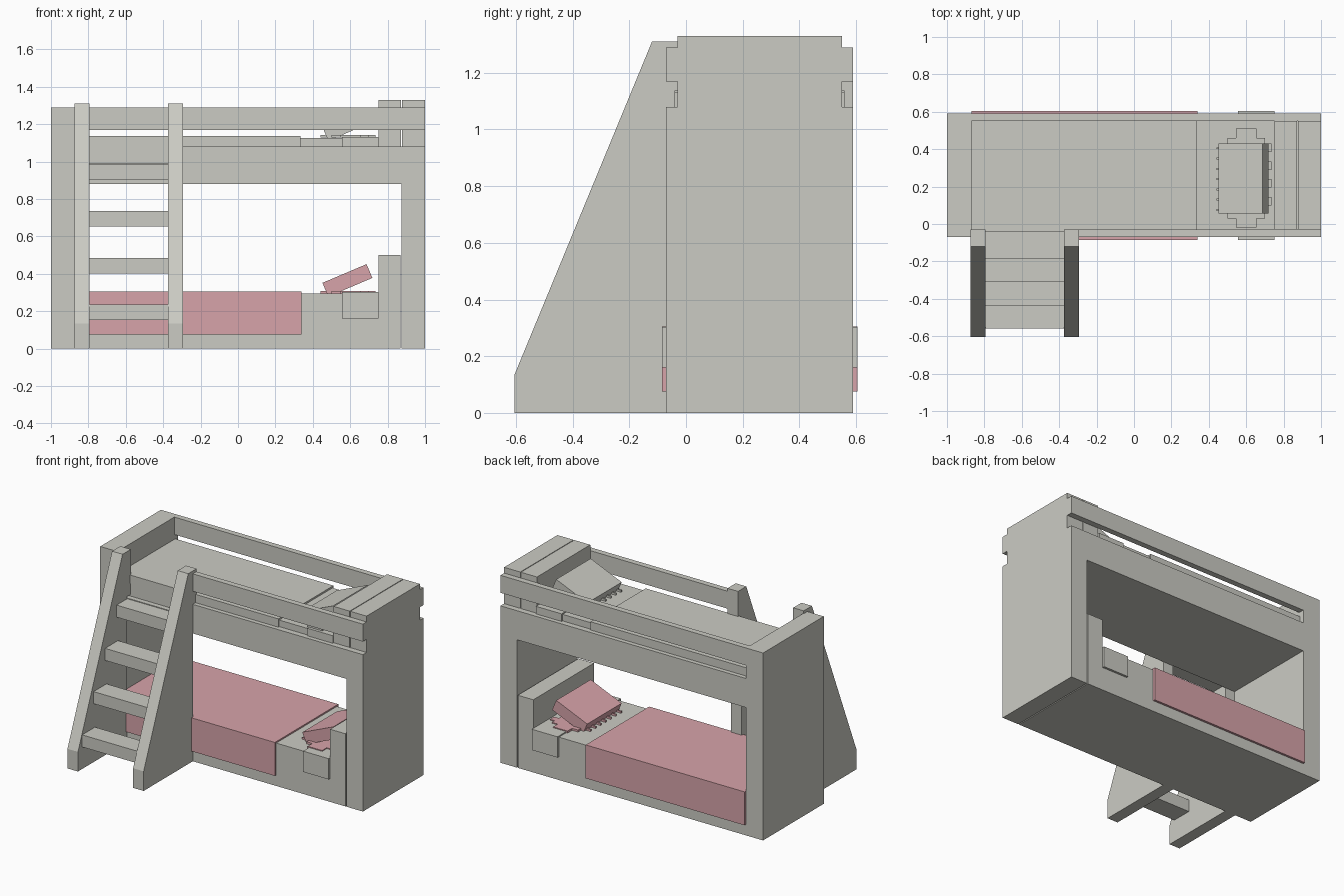
import bpy, math
from mathutils import Vector, Matrix

old = bpy.data.objects.get("Cube")
if old:
    bpy.data.objects.remove(old, do_unlink=True)


def material(name, rgb):
    m = bpy.data.materials.new(name)
    m.use_nodes = True
    m.diffuse_color = (*rgb, 1)
    m.node_tree.nodes["Principled BSDF"].inputs["Base Color"].default_value = (*rgb, 1)
    return m


GREY = material("warm grey", (0.60, 0.60, 0.55))
PINK = material("dusty pink", (0.68, 0.37, 0.40))


def prism(name, profile, axis, a, b, mat):
    """Extrude a 2D outline from a to b along x ('x': outline is y,z) or y ('y': outline is x,z)."""
    def place(p, t):
        return (t, p[0], p[1]) if axis == 'x' else (p[0], t, p[1])
    n = len(profile)
    verts = [place(p, a) for p in profile] + [place(p, b) for p in profile]
    faces = [tuple(range(n))[::-1], tuple(range(n, 2 * n))]
    faces += [(i, (i + 1) % n, n + (i + 1) % n, n + i) for i in range(n)]
    if axis == 'y':
        faces = [f[::-1] for f in faces]
    me = bpy.data.meshes.new(name)
    me.from_pydata(verts, [], faces)
    me.materials.append(mat)
    ob = bpy.data.objects.new(name, me)
    bpy.context.collection.objects.link(ob)
    return ob


def box(name, x, y, z, mat=GREY):
    outline = [(y[0], z[0]), (y[1], z[0]), (y[1], z[1]), (y[0], z[1])]
    return prism(name, outline, 'x', x[0], x[1], mat)


Y = (-0.07, 0.59)        # outer frame depth
INNER = (-0.03, 0.55)    # upper mattress depth

# End panels
box("foot_panel", (-1, -0.87), Y, (0, 1.29))
box("head_panel", (0.875, 1), Y, (0, 1.08))

# Upper platform, with its front edge notched for the ladder opening
box("platform_base", (-0.87, 1), Y, (0.88, 0.99))
box("platform_core", (-0.87, 1), (-0.035, 0.59), (0.99, 1.08))
box("platform_front_edge", (-0.30, 1), (-0.07, -0.035), (0.99, 1.08))

# Guard rails
box("front_rail", (-0.30, 1), (-0.07, -0.03), (1.17, 1.29))
box("back_rail", (-0.87, 1), (0.55, 0.59), (1.17, 1.29))

# Upper bedding and headboard
box("upper_mattress", (-0.87, 0.75), INNER, (1.08, 1.125))
box("upper_blanket", (-0.87, 0.335), (-0.04, 0.56), (1.08, 1.137))
box("upper_sheet_band", (0.555, 0.75), (-0.04, 0.56), (1.08, 1.132))
box("upper_headboard", (0.75, 0.872), INNER, (1.08, 1.33))
box("head_panel_top", (0.877, 1), INNER, (1.08, 1.33))

# Lower bed
box("lower_bed_base", (-0.87, 0.868), Y, (0, 0.295))
box("lower_headboard", (0.75, 0.868), Y, (0.295, 0.50))
box("lower_blanket", (-0.87, 0.34), (-0.085, 0.605), (0.075, 0.305), PINK)
box("lower_sheet_band", (0.555, 0.75), (-0.085, 0.605), (0.16, 0.303))


# Tilted pillow with a flat fringed layer beneath it
def pillow(prefix, top, mat):
    c, s = math.cos(math.radians(23)), math.sin(math.radians(23))
    outline = []
    for u, v in ((-0.128, -0.04), (0.128, -0.04), (0.128, 0.04), (-0.128, 0.04)):
        outline.append((0.585 + u * c - v * s, top + 0.07 + u * s + v * c))
    prism(prefix + "_pillow", outline, 'y', 0.055, 0.43, mat)
    z = (top, top + 0.014)
    box(prefix + "_pillow_underlayer", (0.50, 0.70), (0.03, 0.46), z, mat)
    for side, (y0, y1) in (("front", (-0.02, 0.03)), ("back", (0.46, 0.51))):
        box(f"{prefix}_pillow_{side}_flap", (0.545, 0.655), (y0, y1), z, mat)
    for i in range(4):
        y = 0.10 + i * 0.095
        box(f"{prefix}_pillow_tab_{i + 1}", (0.70, 0.735), (y, y + 0.045), z, mat)
    for i in range(7):
        y = 0.07 + i * 0.055
        box(f"{prefix}_pillow_fringe_{i + 1}", (0.44, 0.50), (y, y + 0.01), z, mat)


pillow("lower", 0.295, PINK)
pillow("upper", 1.128, GREY)

# Ladder: two solid side panels and four treads
side = [(-0.605, 0), (-0.07, 0), (-0.07, 1.0), (-0.03, 1.0),
        (-0.03, 1.31), (-0.12, 1.31), (-0.605, 0.135)]
prism("ladder_side_right", side, 'x', -0.875, -0.795, GREY)
prism("ladder_side_left", side, 'x', -0.375, -0.295, GREY)
for i in range(4):
    front = -0.56 + 0.125 * i
    top = 0.235 + 0.25 * i
    box(f"ladder_tread_{i + 1}", (-0.795, -0.375), (front, front + 0.14), (top - 0.083, top))
